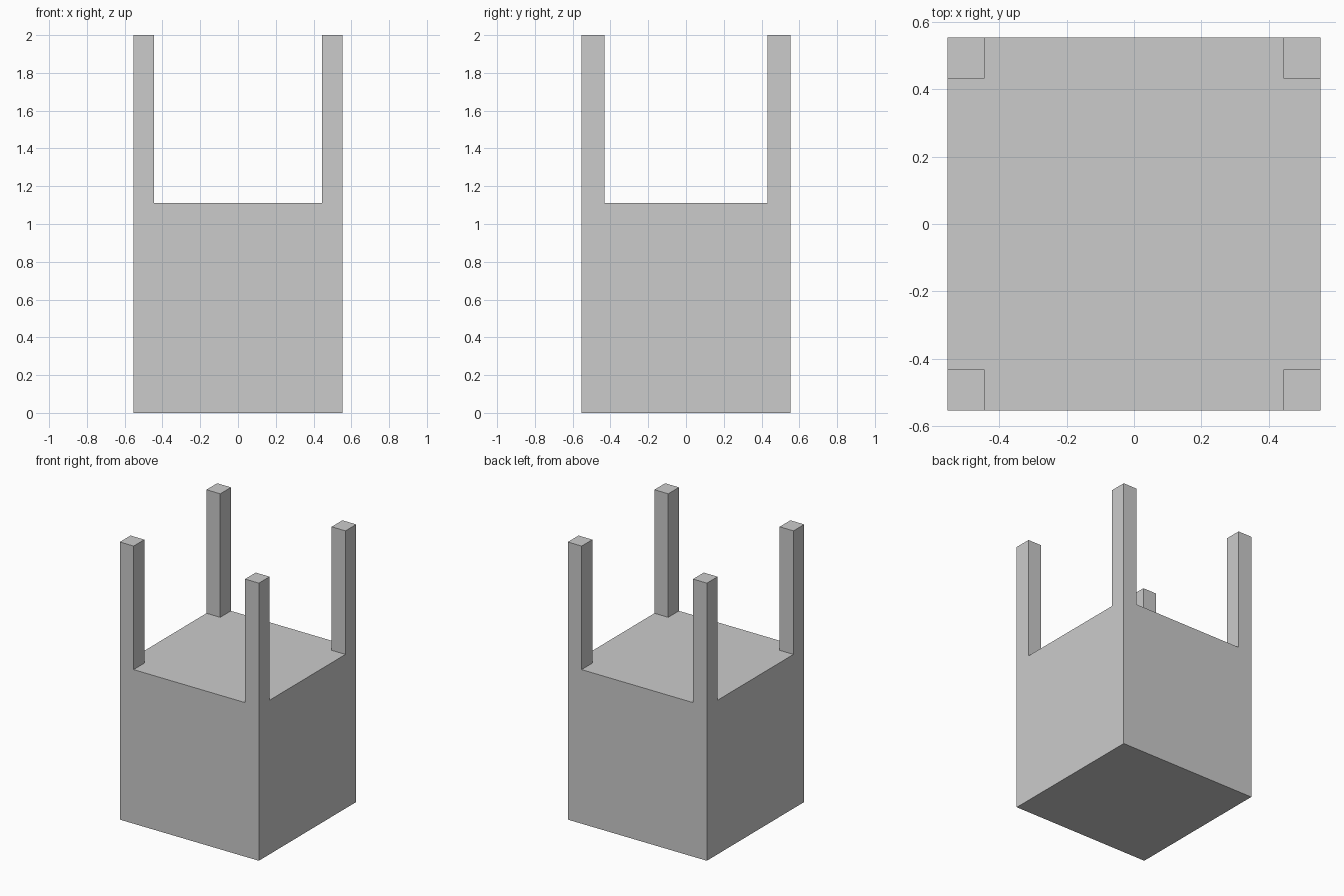
import bpy

if "Cube" in bpy.data.objects:
    bpy.data.objects.remove(bpy.data.objects["Cube"])

HALF = 0.554      # half width of the block
BLOCK_H = 1.11    # block height
TOTAL_H = 2.0
POST_X, POST_Y = 0.11, 0.122


def box(name, center, size):
    bpy.ops.mesh.primitive_cube_add(size=1, location=center)
    obj = bpy.context.object
    obj.name = name
    obj.scale = size
    bpy.ops.object.transform_apply(location=False, rotation=False, scale=True)
    return obj


# Solid cube base
box("base_block", (0, 0, BLOCK_H / 2), (2 * HALF, 2 * HALF, BLOCK_H))

# Four corner posts, flush with the outer faces
for side, sx in (("left", -1), ("right", 1)):
    for end, sy in (("front", -1), ("back", 1)):
        box(f"{end}_{side}_post",
            (sx * (HALF - POST_X / 2), sy * (HALF - POST_Y / 2), (BLOCK_H + TOTAL_H) / 2),
            (POST_X, POST_Y, TOTAL_H - BLOCK_H))
